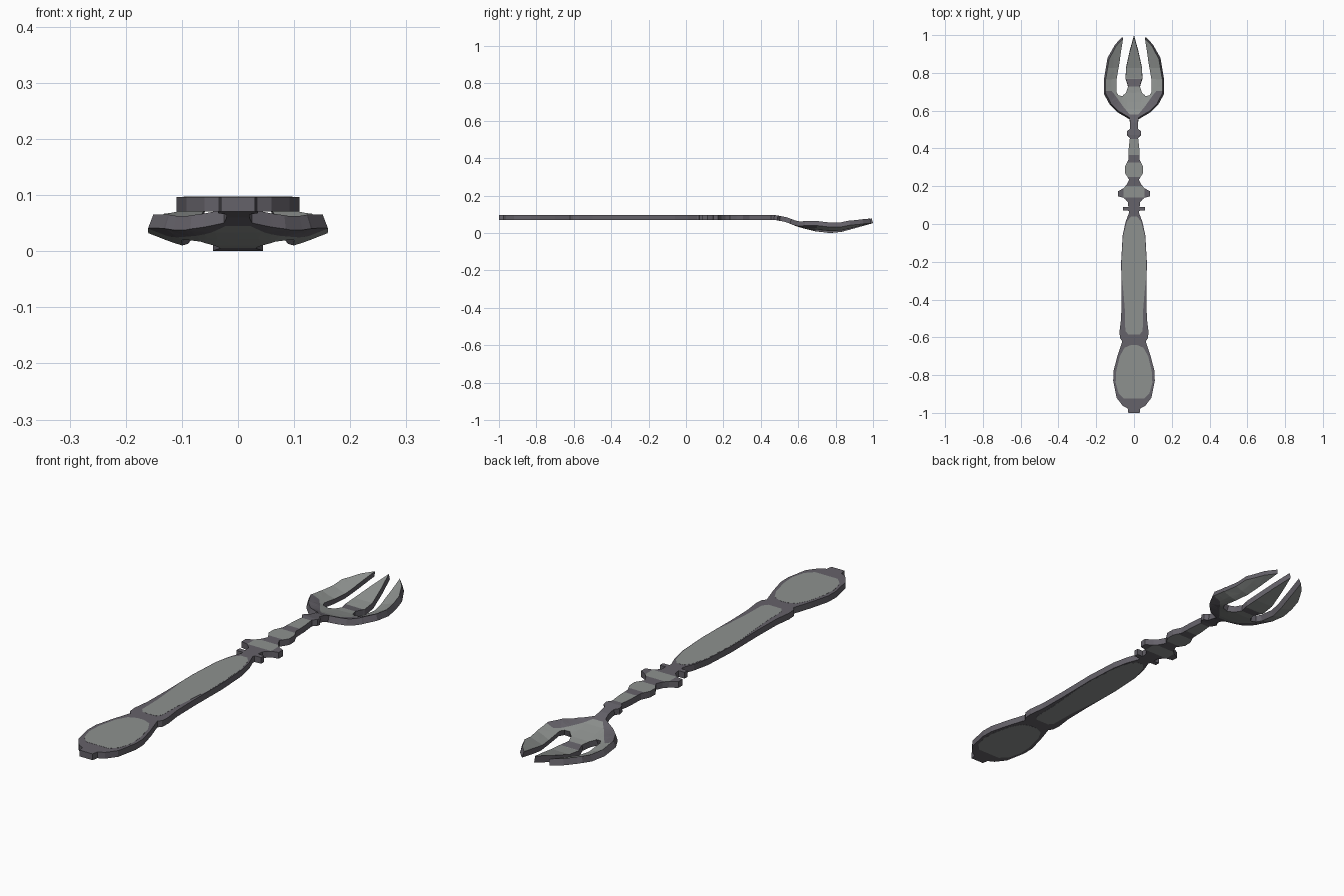
import bpy, bmesh
from mathutils import Vector

THICK = 0.026
BASE = 0.071


def material(name, rgb):
    m = bpy.data.materials.new(name)
    m.diffuse_color = (*rgb, 1)
    return m


LIGHT = material("pale worn steel", (0.27, 0.285, 0.275))
DARK = material("dark tarnished steel", (0.13, 0.122, 0.142))

# Underside height along the centre line (y, z)
CURVE = [(-2, BASE), (0.47, BASE), (0.53, 0.060), (0.60, 0.033), (0.68, 0.011),
         (0.77, 0.0), (0.83, 0.006), (0.90, 0.025), (1.0, 0.053), (2, 0.06)]


def height(x, y):
    for (y0, z0), (y1, z1) in zip(CURVE, CURVE[1:]):
        if y <= y1:
            z = z0 + (z1 - z0) * (y - y0) / (y1 - y0)
            break
    bowl = min(1, max(0, (y - 0.55) / 0.1))
    return z + 1.25 * bowl * max(0, abs(x) - 0.03) ** 1.8


def plate(name, half, cuts=(), is_dark=lambda x, y: False, grow=0.0):
    """Mirror a half outline (x, y), cut it, bend it and thicken it."""
    outline = list(half) + [(-x, y) for x, y in reversed(half) if x > 1e-6]
    bm = bmesh.new()
    face = bm.faces.new([bm.verts.new((x, y, 0)) for x, y in outline])
    face.normal_update()
    if face.normal.z < 0:
        face.normal_flip()
    bmesh.ops.triangulate(bm, faces=[face])
    for co, no in cuts:
        bmesh.ops.bisect_plane(bm, geom=bm.verts[:] + bm.edges[:] + bm.faces[:],
                               dist=1e-5, plane_co=Vector((*co, 0)),
                               plane_no=Vector((*no, 0)).normalized())
    bm.normal_update()
    for f in bm.faces:
        c = f.calc_center_median()
        f.material_index = int(is_dark(c.x, c.y))
    bmesh.ops.triangulate(bm, faces=[f for f in bm.faces if len(f.verts) > 3])
    for v in bm.verts:
        v.co.z = height(v.co.x, v.co.y) - grow
    me = bpy.data.meshes.new(name)
    bm.to_mesh(me)
    bm.free()
    me.materials.append(LIGHT)
    me.materials.append(DARK)
    ob = bpy.data.objects.new(name, me)
    bpy.context.collection.objects.link(ob)
    s = ob.modifiers.new("thickness", 'SOLIDIFY')
    s.thickness = THICK + 2 * grow
    s.offset = 1
    s.material_offset_rim = 1
    return ob


def across(*ys):
    return [((0, y), (0, 1)) for y in ys]


def along(*xs):
    return [((x, 0), (1, 0)) for x in xs]


# Grip with rounded butt, dark all over
plate("grip", [
    (0.030, -1.0), (0.034, -0.975), (0.060, -0.962), (0.092, -0.92),
    (0.110, -0.83), (0.109, -0.78), (0.088, -0.70), (0.062, -0.62),
    (0.074, -0.605), (0.077, -0.57), (0.068, -0.50), (0.066, -0.38),
    (0.068, -0.20), (0.060, -0.06), (0.045, 0.01), (0.026, 0.06),
    (0.028, 0.07), (0.057, 0.071), (0.057, 0.091)],
    is_dark=lambda x, y: True)

# Pale polished panels, a hair proud of the grip on both sides
plate("grip_panel", [
    (0.030, -0.585), (0.046, -0.565), (0.048, -0.46), (0.056, -0.36),
    (0.064, -0.28), (0.064, -0.20), (0.056, -0.06), (0.036, 0.015), (0.015, 0.04)],
    grow=0.0005)
plate("butt_panel", [
    (0.052, -0.925), (0.082, -0.895), (0.097, -0.84), (0.094, -0.78),
    (0.075, -0.70), (0.050, -0.655), (0.015, -0.64)], grow=0.0005)

# Turned stem with beads and alternating tarnish bands
BANDS = [(0.09, 0.14), (0.20, 0.25), (0.325, 0.365), (0.45, 0.60)]
plate("turned_stem", [
    (0.030, 0.091), (0.032, 0.115), (0.045, 0.13), (0.058, 0.14), (0.085, 0.146),
    (0.086, 0.172), (0.055, 0.19), (0.038, 0.21), (0.026, 0.235),
    (0.048, 0.27), (0.047, 0.305), (0.030, 0.34), (0.028, 0.40),
    (0.022, 0.455), (0.036, 0.47), (0.036, 0.487), (0.021, 0.50),
    (0.020, 0.53), (0.025, 0.555)],
    across(0.14, 0.20, 0.25, 0.325, 0.365, 0.45, 0.47, 0.50, 0.53) + along(-0.055, 0.055),
    lambda x, y: abs(x) > 0.055 or any(a < y < b for a, b in BANDS))


# Bowl-shaped head with three tines; shoulders and tine root are tarnished
def head_dark(x, y):
    ax = abs(x)
    shoulder = y < 0.70 and ax > 0.035 + (y - 0.585) * 0.8
    root = ax < 0.05 and 0.725 < y < 0.765
    return y < 0.57 or shoulder or root


plate("fork_head", [
    (0.025, 0.555), (0.085, 0.59), (0.130, 0.635), (0.160, 0.69), (0.160, 0.76),
    (0.140, 0.88), (0.100, 0.95), (0.063, 0.99), (0.080, 0.88), (0.099, 0.77),
    (0.100, 0.695), (0.088, 0.675), (0.065, 0.67), (0.043, 0.69), (0.031, 0.725),
    (0.045, 0.77), (0.042, 0.83), (0.022, 0.92), (0.0, 1.0)],
    across(0.57, 0.60, 0.64, 0.70, 0.725, 0.765, 0.83, 0.90, 0.95)
    + along(-0.115, -0.06, 0, 0.06, 0.115)
    + [((s * 0.035, 0.585), (s, -0.8)) for s in (-1, 1)],
    head_dark)
